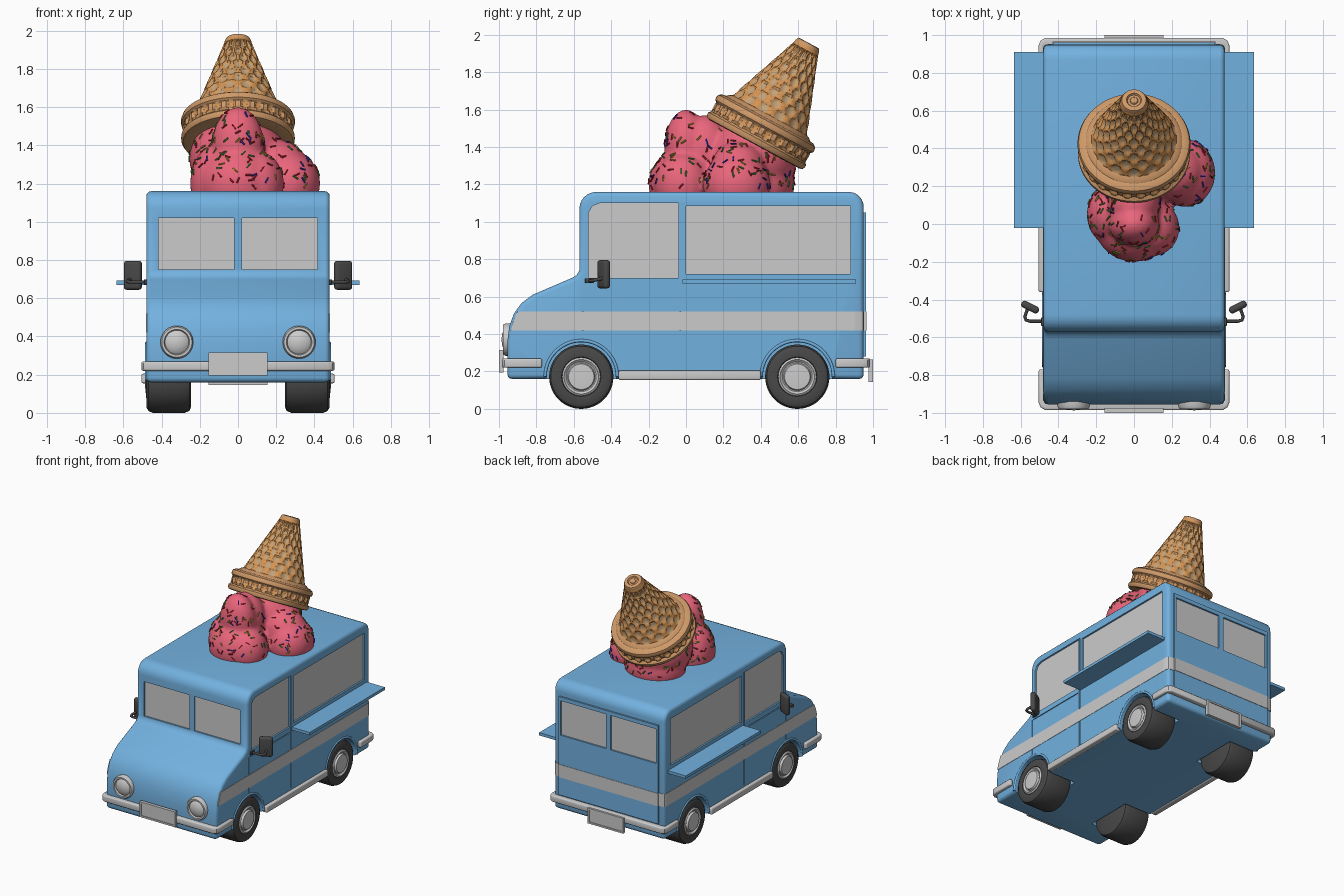
import bpy, bmesh, random
from math import sin, cos, pi, radians
from mathutils import Matrix, Vector

if "Cube" in bpy.data.objects:
    bpy.data.objects.remove(bpy.data.objects["Cube"])

random.seed(4)


def material(name, *rgb):
    m = bpy.data.materials.new(name)
    m.diffuse_color = (*rgb, 1)
    m.use_nodes = True
    m.node_tree.nodes["Principled BSDF"].inputs["Base Color"].default_value = m.diffuse_color
    return m


BLUE = material("blue_paint", .17, .44, .74)
DARK = material("dark_rubber", .065, .065, .065)
PINK = material("pink_ice", .82, .13, .20)
WAFFLE = material("waffle", .66, .30, .09)
PALE = material("pale_waffle", .55, .36, .19)
RIM = material("wafer_rim", .62, .32, .14)


def finish(name, bm, mat=None, bevel=0, mirror=False, matrix=None, segs=3):
    if matrix:
        bm.transform(matrix)
    bmesh.ops.recalc_face_normals(bm, faces=bm.faces)
    me = bpy.data.meshes.new(name)
    bm.to_mesh(me)
    bm.free()
    ob = bpy.data.objects.new(name, me)
    bpy.context.collection.objects.link(ob)
    if mat:
        me.materials.append(mat)
    if bevel:
        b = ob.modifiers.new("Bevel", 'BEVEL')
        b.width, b.segments, b.limit_method, b.angle_limit = bevel, segs, 'ANGLE', radians(40)
    if mirror:
        ob.modifiers.new("Mirror", 'MIRROR')
    return ob


def prism(name, pts, axis, lo, hi, mat=None, **kw):
    """Extrude an outline: (y, z) along x, or (x, y) along z."""
    bm = bmesh.new()
    at = (lambda p, t: (t, p[0], p[1])) if axis == 'x' else (lambda p, t: (p[0], p[1], t))
    a, b = [[bm.verts.new(at(p, t)) for p in pts] for t in (lo, hi)]
    bm.faces.new(a)
    bm.faces.new(b)
    for i in range(len(pts)):
        j = (i + 1) % len(pts)
        bm.faces.new((a[i], a[j], b[j], b[i]))
    return finish(name, bm, mat, **kw)


def box(name, x, y, z, mat=None, **kw):
    return prism(name, [(y[0], z[0]), (y[1], z[0]), (y[1], z[1]), (y[0], z[1])], 'x', *x, mat, **kw)


def lathe(name, prof, segs, mat=None, depth=None, **kw):
    """Revolve (radius, height) rows around z, with optional dimple depth."""
    bm = bmesh.new()
    rings = []
    for r, h in prof:
        ring = []
        for i in range(segs):
            t = 2 * pi * i / segs
            q = r - (depth(t, h) if depth else 0)
            ring.append(bm.verts.new((q * cos(t), q * sin(t), h)))
        rings.append(ring)
    for k, (a, b) in enumerate(zip(rings, rings[1:])):
        for i in range(segs):
            j = (i + 1) % segs
            f = bm.faces.new((a[i], a[j], b[j], b[i]))
            if depth and depth(2 * pi * (i + .5) / segs, (prof[k][1] + prof[k + 1][1]) / 2) > .009:
                f.material_index = 1
    bmesh.ops.remove_doubles(bm, verts=bm.verts, dist=1e-5)
    return finish(name, bm, mat, **kw)


cutters = []


def cut(target, tool):
    m = target.modifiers.new("Cut", 'BOOLEAN')
    m.object, m.operation, m.solver = tool, 'DIFFERENCE', 'EXACT'
    tool.hide_render = True
    if tool not in cutters:
        cutters.append(tool)


def tube(name, pts, radius, mat):
    cu = bpy.data.curves.new(name, 'CURVE')
    cu.dimensions, cu.bevel_depth, cu.bevel_resolution, cu.use_fill_caps = '3D', radius, 2, True
    s = cu.splines.new('POLY')
    s.points.add(len(pts) - 1)
    for p, co in zip(s.points, pts):
        p.co = (*co, 1)
    if mat:
        cu.materials.append(mat)
    ob = bpy.data.objects.new(name, cu)
    bpy.context.collection.objects.link(ob)
    ob.modifiers.new("Mirror", 'MIRROR')


# Body shell
def arc(cy, cz, r, a0, a1, n=6):
    return [(cy + r * cos(radians(a0 + (a1 - a0) * i / n)),
             cz + r * sin(radians(a0 + (a1 - a0) * i / n))) for i in range(n + 1)]


outline = [(-.955, .16), (-.955, .36), (-.945, .44), (-.92, .51), (-.88, .565), (-.82, .61),
           (-.61, .70), (-.585, .715), (-.57, .74)]
outline += arc(-.48, 1.07, .09, 180, 90) + arc(.87, 1.08, .08, 90, 0) + [(.95, .16)]
body = prism("truck_body", outline, 'x', -.48, .48, BLUE, bevel=.025)
panel = box("rear_panel", (-.43, .43), (.94, .962), (.28, 1.05), BLUE)

# Windows: recess plus pane
door = [(-.52, .70), (-.04, .70), (-.04, 1.10), (-.46, 1.10), (-.50, 1.085), (-.52, 1.05)]
hatch = [(0, .72), (.88, .72), (.88, 1.085), (0, 1.085)]
for name, pts in (("door_window", door), ("serving_window", hatch)):
    cut(body, prism(name + "_cutter", pts, 'x', .463, .52, mirror=True))
    prism(name, pts, 'x', .45, .467, mirror=True)
wx, wz = (.02, .415), (.75, 1.02)
cut(body, box("windscreen_cutter", wx, (-.62, -.555), wz, mirror=True))
box("windscreen", wx, (-.56, -.54), wz, mirror=True)
rear_tool = box("rear_window_cutter", wx, (.945, .99), wz, mirror=True)
cut(body, rear_tool)
cut(panel, rear_tool)
box("rear_window", wx, (.93, .949), wz, mirror=True)

# Door seams
for y, z in (((-.036, -.027), (.22, 1.10)), ((-.555, -.547), (.38, .66)), ((-.54, -.045), (.655, .661))):
    cut(body, box("seam_cutter", (.474, .5), y, z, mirror=True))

# Side and rear stripe
prism("side_stripe", [(-.935, .42), (-.925, .46), (-.90, .52), (.9, .52), (.9, .42)], 'x', .47, .4825, mirror=True)
prism("rear_stripe", [(-.4825, .8), (-.4825, .93), (-.474, .946), (-.458, .953),
                      (.458, .953), (.474, .946), (.4825, .93), (.4825, .8)], 'z', .42, .52)
box("panel_stripe", (-.431, .431), (.95, .965), (.42, .52))

# Serving shelves and side skirts
box("serving_shelf", (.47, .635), (-.02, .91), (.67, .692), BLUE, mirror=True)
box("side_skirt", (.46, .505), (-.36, .40), (.155, .205), mirror=True, bevel=.008)

# Wheels, arches and arch trims
tyre = [(0, .245), (.14, .245), (.162, .255), (.172, .28), (.172, .445), (.163, .468),
        (.145, .478), (.105, .474), (.1, .46), (0, .46)]
hub = [(0, .44), (.102, .44), (.102, .474), (.092, .481), (.08, .47), (.074, .47), (.068, .484), (0, .488)]
for y, end in ((-.56, "front"), (.595, "rear")):
    M = Matrix.Translation((0, y, .172)) @ Matrix.Rotation(radians(90), 4, 'Y')
    cut(body, lathe(end + "_arch_cutter", [(0, .235), (.186, .235), (.186, .6), (0, .6)], 48, mirror=True, matrix=M))
    lathe(end + "_tyre", tyre, 48, DARK, mirror=True, matrix=M)
    lathe(end + "_hub", hub, 40, mirror=True, matrix=M)
    tube(end + "_arch_trim", [(.478, a, b) for a, b in arc(y, .172, .193, 0, 180, 28)], .009, BLUE)

# Bumpers and blank plates
for s, end, tail, z in ((-1, "front", .77, .195), (1, "rear", .80, .145)):
    half = [(.475, tail), (.505, tail), (.505, .945), (.495, .97), (.47, .985)]
    u = half + [(-x, y) for x, y in reversed(half)] + [(-.475, .94), (.475, .94)]
    prism(end + "_bumper", [(x, s * y) for x, y in u], 'z', .22, .27, bevel=.01)
    plate = box(end + "_plate", (-.155, .155), sorted((s * .975, s)), (z, z + .12))
    cut(plate, box("plate_cutter", (-.14, .14), sorted((s * .994, s * 1.02)), (z + .013, z + .107)))

# Headlights
lathe("headlight", [(0, 0), (.086, 0), (.086, .032), (.079, .046), (.067, .046), (.062, .034),
                    (.057, .038), (.035, .049), (0, .054)], 40, mirror=True,
      matrix=Matrix.Translation((.32, -.933, .37)) @ Matrix.Rotation(radians(90), 4, 'X'))

# Wing mirrors
box("wing_mirror", (-.05, .05), (-.019, .019), (-.076, .076), DARK, bevel=.016, mirror=True,
    matrix=Matrix.Translation((.55, -.44, .72)) @ Matrix.Rotation(radians(27), 4, 'Z'))
tube("mirror_arm", [(.475, -.515, .685), (.55, -.515, .685), (.572, -.508, .685),
                    (.578, -.49, .688), (.56, -.44, .70)], .009, DARK)
box("mirror_mount", (.475, .492), (-.54, -.495), (.672, .698), DARK, mirror=True, bevel=.004)

# Melting ice cream: fused blobs
bm = bmesh.new()
for c, r in (((0, 0, 1.2), (.21, .2, .2)), ((-.12, .05, 1.2), (.13, .16, .2)), ((.1, -.02, 1.2), (.14, .15, .17)),
             ((0, 0, 1.40), (.135, .115, .20)), ((0, .1, 1.38), (.14, .14, .19)),
             ((0, .35, 1.33), (.255, .24, .23)), ((0, .38, 1.2), (.23, .2, .2)),
             ((.27, .27, 1.2), (.16, .18, .17)), ((.2, .28, 1.28), (.17, .15, .15))):
    bmesh.ops.create_icosphere(bm, subdivisions=4, radius=1,
                               matrix=Matrix.Translation(c) @ Matrix.Diagonal((*r, 1)))
ice = finish("ice_cream", bm, PINK)
rm = ice.modifiers.new("Remesh", 'REMESH')
rm.mode, rm.voxel_size = 'VOXEL', .014
sm = ice.modifiers.new("Smooth", 'SMOOTH')
sm.factor, sm.iterations = .5, 7

# Upturned wafer cone
axis, base = Vector((0, .476, .88)), Vector((0, .365, 1.415))
CONE = Matrix.Translation(base) @ Matrix.Rotation(radians(-28.4), 4, 'X')


def dimple(n, k, h0, h1):
    def f(t, h):
        if not h0 < h < h1:
            return 0
        return .012 * min(1, max(0, abs(sin(n * t + k * h) * sin(n * t - k * h)) - .25) * 3)
    return f


rows = [(.236 - .165 * i / 60, .15 + .44 * i / 60) for i in range(61)]
cone = lathe("wafer_cone", rows, 112, WAFFLE, dimple(7, 32, .17, .575), matrix=CONE)
cone.data.materials.append(PALE)
lathe("cone_tip", [(.071, .585), (.071, .597), (.064, .612), (.055, .615), (.04, .615),
                   (.034, .604), (.022, .604), (.018, .61), (0, .61)], 40, RIM, matrix=CONE)
lathe("cone_band", [(.287, .035 + .006 * i) for i in range(14)], 144, RIM,
      dimple(12, 40, .042, .108), matrix=CONE).data.materials.append(WAFFLE)
lathe("cone_lower_rim", [(.2, .01), (.272, .0), (.288, .004), (.297, .018), (.297, .034), (.284, .046)],
      72, RIM, matrix=CONE)
lathe("cone_upper_rim", [(.284, .1), (.296, .11), (.299, .125), (.293, .142), (.275, .153),
                         (.255, .156), (.243, .168), (.225, .176)], 72, RIM, matrix=CONE)

# Apply modifiers and shade smooth by angle
dg = bpy.context.evaluated_depsgraph_get()
baked = [(o, bpy.data.meshes.new_from_object(o.evaluated_get(dg)))
         for o in bpy.data.objects if o.type == 'MESH' and o not in cutters]
for o, me in baked:
    o.modifiers.clear()
    o.data = me
    me.polygons.foreach_set("use_smooth", [True] * len(me.polygons))
    me.set_sharp_from_angle(angle=radians(35))
for tool in cutters:
    bpy.data.objects.remove(tool)

# Trim ice cream below the roof
bm = bmesh.new()
bm.from_mesh(ice.data)
bmesh.ops.bisect_plane(bm, geom=bm.verts[:] + bm.edges[:] + bm.faces[:], plane_co=(0, 0, 1.15),
                       plane_no=(0, 0, 1), clear_inner=True)
bm.to_mesh(ice.data)
bm.free()

# Sprinkles scattered over the ice cream
spots = [(p.center.copy(), p.normal.copy()) for p in ice.data.polygons
         if p.center.z > 1.18 and (p.center - base).dot(axis) < -.01]
for name, rgb, count in (("red", (.45, .02, .03), 90), ("green", (.05, .3, .04), 50),
                         ("yellow", (.45, .33, .03), 45), ("blue", (.03, .03, .5), 30)):
    bm = bmesh.new()
    for c, n in random.sample(spots, count):
        t = n.cross(Vector([random.uniform(-1, 1) for _ in range(3)])).normalized()
        bmesh.ops.create_cone(bm, cap_ends=True, segments=6, radius1=.0045, radius2=.0045, depth=.032,
                              matrix=Matrix.Translation(c + n * .002) @ t.to_track_quat('Z', 'Y').to_matrix().to_4x4())
    finish(name + "_sprinkles", bm, material(name + "_sugar", *rgb))
